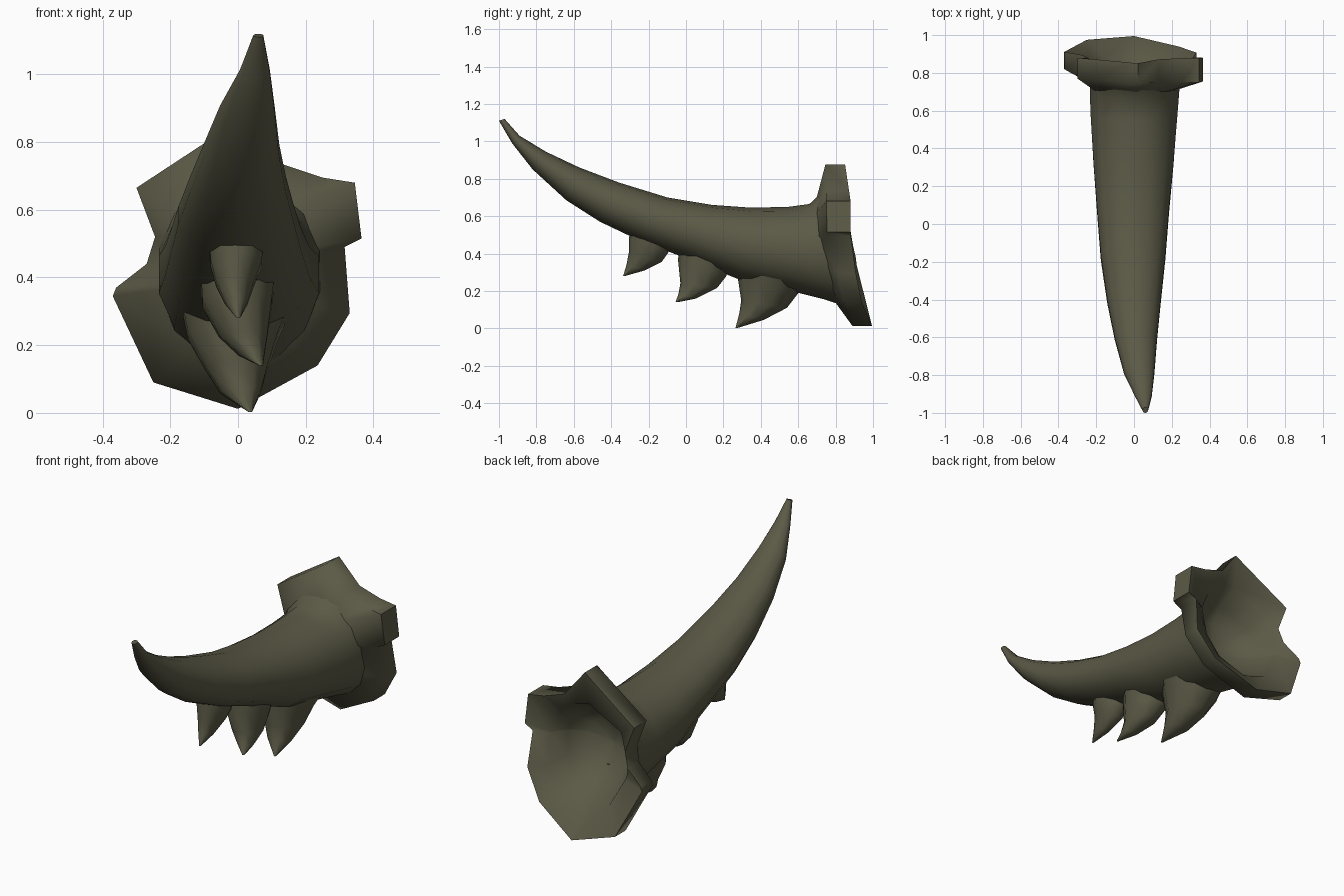
import bpy, bmesh, math
from mathutils import Vector

if "Cube" in bpy.data.objects:
    bpy.data.objects.remove(bpy.data.objects["Cube"])

hide = bpy.data.materials.new("dark_olive")
hide.diffuse_color = (0.105, 0.102, 0.062, 1)
hide.use_nodes = True
hide.node_tree.nodes["Principled BSDF"].inputs["Base Color"].default_value = hide.diffuse_color


def loft(name, rings, angle, cap_start=True, cap_end=True):
    """Skin a list of equal-length point rings."""
    bm = bmesh.new()
    rows = [[bm.verts.new(p) for p in r] for r in rings]
    n = len(rows[0])
    for a, b in zip(rows, rows[1:]):
        for i in range(n):
            j = (i + 1) % n
            bm.faces.new((a[i], a[j], b[j], b[i]))
    if cap_start:
        bm.faces.new(rows[0][::-1])
    if cap_end:
        bm.faces.new(rows[-1])
    bmesh.ops.recalc_face_normals(bm, faces=bm.faces)
    me = bpy.data.meshes.new(name)
    bm.to_mesh(me)
    bm.free()
    me.materials.append(hide)
    ob = bpy.data.objects.new(name, me)
    bpy.context.collection.objects.link(ob)
    bpy.ops.object.select_all(action='DESELECT')
    ob.select_set(True)
    bpy.context.view_layer.objects.active = ob
    bpy.ops.object.shade_smooth_by_angle(angle=math.radians(angle))
    return ob


def oval(a, b, left, right, n):
    """Oval ring between side-view points a and b (y, z), spanning left..right in x."""
    a, b = Vector((0, *a)), Vector((0, *b))
    mid, half = (a + b) / 2, (a - b) / 2
    cx, w = (left + right) / 2, (right - left) / 2
    ring = []
    for i in range(n):
        t = 2 * math.pi * i / n
        p = mid + half * math.cos(t)
        ring.append((cx + w * math.sin(t), p.y, p.z))
    return ring


def interp(z, table):
    for (z0, y0), (z1, y1) in zip(table, table[1:]):
        if z <= z1:
            return y0 + (y1 - y0) * max(0, (z - z0) / (z1 - z0))
    return table[-1][1]


# Curved horn: top point, bottom point, left x, right x
horn = [
    ((-.97, 1.12), (-1.0, 1.11), .045, .075),
    ((-.89, 1.03), (-.93, .99), .005, .095),
    ((-.75, .945), (-.82, .85), -.055, .11),
    ((-.57, .86), (-.64, .685), -.105, .125),
    ((-.36, .78), (-.46, .57), -.145, .145),
    ((-.10, .70), (-.25, .47), -.18, .17),
    ((.14, .66), (.0, .375), -.20, .19),
    ((.35, .645), (.30, .255), -.22, .215),
    ((.55, .65), (.60, .19), -.235, .235),
    ((.66, .665), (.74, .155), -.24, .245),
    ((.73, .73), (.83, .125), -.24, .25),
]
loft("horn", [oval(*s, 14) for s in horn], 50, cap_end=False)

# Three barbs under the horn: front point, back point, left x, right x
barbs = {
    "front_barb": [
        ((-.29, .58), (-.07, .50), -.09, .08),
        ((-.305, .48), (-.095, .405), -.085, .075),
        ((-.305, .41), (-.13, .355), -.068, .05),
        ((-.318, .34), (-.22, .31), -.04, .03),
        ((-.336, .28), (-.326, .28), -.004, .006)],
    "middle_barb": [
        ((-.02, .50), (.25, .40), -.12, .12),
        ((-.043, .37), (.215, .278), -.11, .105),
        ((-.03, .24), (.165, .215), -.06, .09),
        ((-.04, .185), (.055, .16), .0, .08),
        ((-.056, .14), (-.044, .14), .062, .074)],
    "rear_barb": [
        ((.30, .42), (.68, .31), -.185, .185),
        ((.277, .27), (.60, .188), -.155, .125),
        ((.295, .15), (.54, .11), -.10, .09),
        ((.285, .08), (.415, .045), -.055, .07),
        ((.265, .003), (.278, .003), .03, .042)],
}
for name, secs in barbs.items():
    loft(name, [oval(*s, 10) for s in secs], 60)

# Flared, notched collar with a deep bowl in its back; outline is (x, z)
outline = [(.02, .875), (.13, .735), (.25, .695), (.345, .68), (.365, .515),
           (.315, .49), (.33, .295), (.235, .14), (0, .012), (-.25, .09),
           (-.37, .345), (-.36, .37), (-.27, .44), (-.245, .52), (-.30, .665)]
front_y = [(0, .895), (.14, .845), (.35, .80), (.5, .755), (.68, .75), (.88, .745)]
back_y = [(0, .998), (.09, .975), (.14, .94), (.3, .907), (.36, .912),
          (.5, .88), (.68, .88), (.88, .85)]


def rim(table, left_shift):
    return [(x, interp(z, table) + (left_shift if x < -.2 else 0), z) for x, z in outline]


def bowl(rx, rz, table, shift=0):
    """Oval ring whose points line up with the outline."""
    ring = []
    for x, z in outline:
        t = math.atan2(z - .42, x)
        z = .42 + rz * math.sin(t)
        ring.append((rx * math.cos(t), interp(z, table) + shift, z))
    return ring


tilt = [(.2, .78), (.64, .71)]
loft("collar", [
    bowl(.215, .265, front_y, -.055),   # flare tucked into the horn
    rim(front_y, .02),
    rim(back_y, 0),
    bowl(.245, .28, back_y, -.045),     # sloping lip
    bowl(.205, .215, tilt),             # steep wall
    bowl(.13, .14, tilt, -.08),
    bowl(.01, .01, tilt, -.11),
], 70, cap_start=False)
